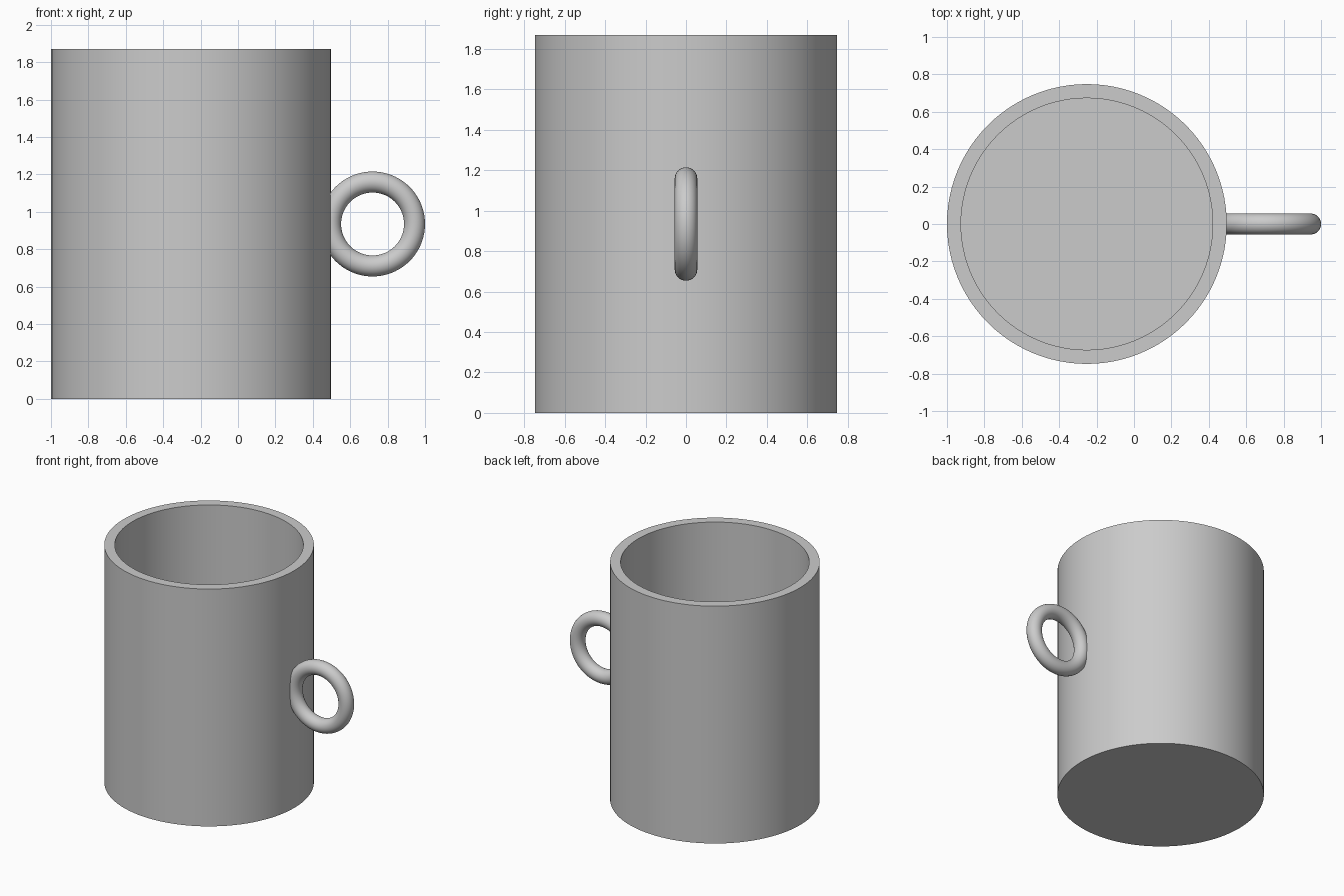
import bpy
import bmesh
import math

cube = bpy.data.objects.get("Cube")
if cube:
    bpy.data.objects.remove(cube, do_unlink=True)

# Overall proportions
BODY_X, RADIUS, INNER, HEIGHT, FLOOR = -0.252, 0.748, 0.673, 1.869, 0.075
RING_X, RING_MAJOR, RING_MINOR = 0.7195, 0.2243, 0.0561

grey = bpy.data.materials.new("plain grey")
grey.use_nodes = True
colour = (0.6, 0.6, 0.6, 1)
grey.diffuse_color = colour
grey.node_tree.nodes["Principled BSDF"].inputs["Base Color"].default_value = colour


def finish(obj, name):
    obj.name = obj.data.name = name
    obj.data.materials.append(grey)
    bpy.ops.object.select_all(action="DESELECT")
    obj.select_set(True)
    bpy.context.view_layer.objects.active = obj
    bpy.ops.object.shade_smooth_by_angle(angle=math.radians(35))


# Hollow cup: a wall and floor profile turned around the vertical axis
profile = [(0, 0), (RADIUS, 0), (RADIUS, HEIGHT), (INNER, HEIGHT), (INNER, FLOOR), (0, FLOOR)]
bm = bmesh.new()
verts = [bm.verts.new((r, 0, z)) for r, z in profile]
edges = [bm.edges.new(pair) for pair in zip(verts, verts[1:])]
bmesh.ops.spin(bm, geom=verts + edges, cent=(0, 0, 0), axis=(0, 0, 1),
               angle=math.tau, steps=96, use_duplicate=False)
bmesh.ops.remove_doubles(bm, verts=bm.verts, dist=0.0001)
bmesh.ops.recalc_face_normals(bm, faces=bm.faces)
mesh = bpy.data.meshes.new("cup_body")
bm.to_mesh(mesh)
bm.free()
body = bpy.data.objects.new("cup_body", mesh)
body.location.x = BODY_X
bpy.context.collection.objects.link(body)
finish(body, "cup_body")

# Ring handle, its near side sunk into the wall
bpy.ops.mesh.primitive_torus_add(
    major_radius=RING_MAJOR, minor_radius=RING_MINOR, major_segments=72, minor_segments=32,
    location=(RING_X, 0, HEIGHT / 2), rotation=(math.pi / 2, 0, 0))
finish(bpy.context.object, "ring_handle")
